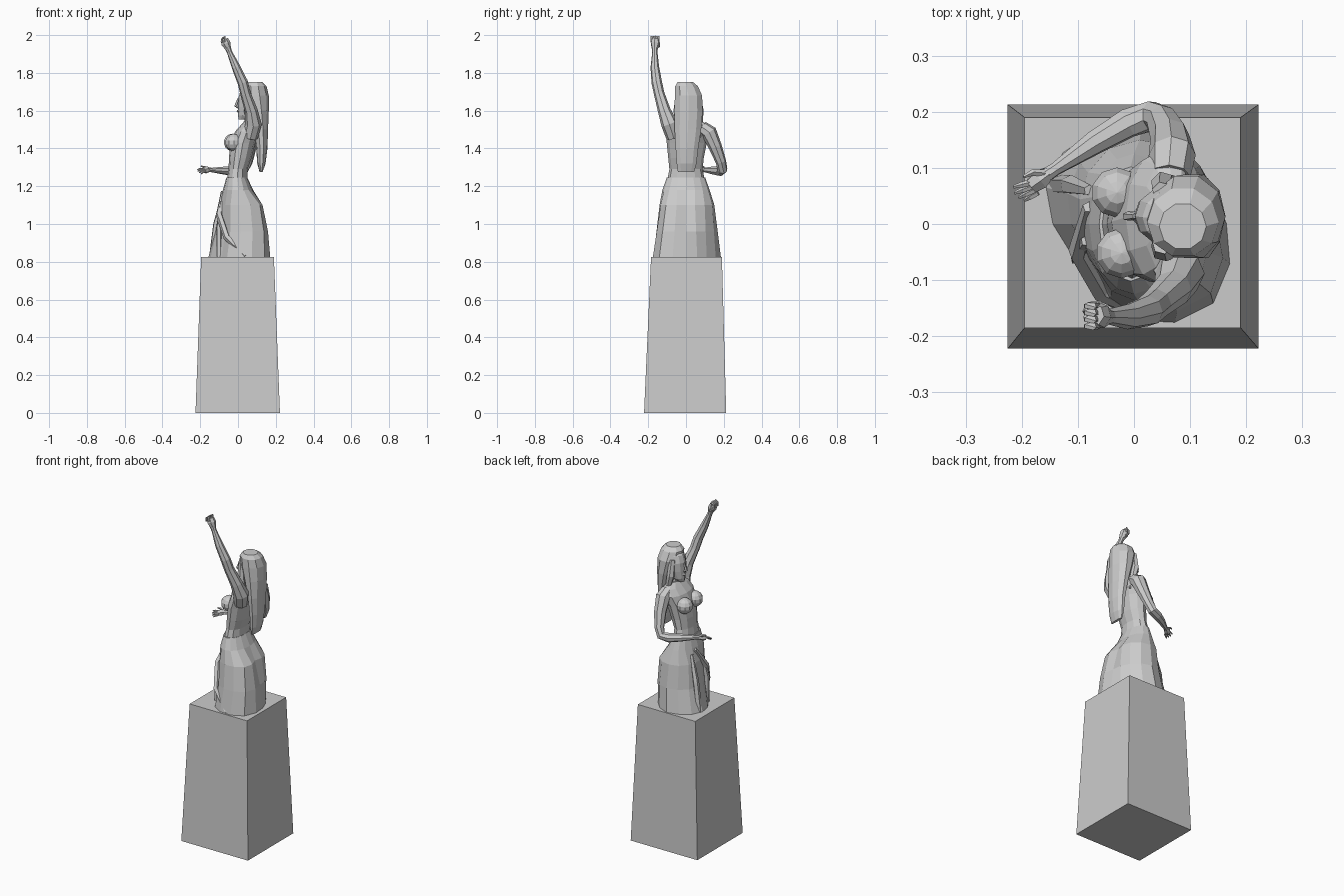
import bpy, bmesh, math
from mathutils import Vector, Matrix


def make(name, bm):
    bmesh.ops.recalc_face_normals(bm, faces=bm.faces[:])
    me = bpy.data.meshes.new(name)
    bm.to_mesh(me)
    bm.free()
    ob = bpy.data.objects.new(name, me)
    bpy.context.collection.objects.link(ob)
    return ob


def loft(name, rings):
    """Skin a stack of equal-length rings and cap both ends."""
    bm = bmesh.new()
    vs = [[bm.verts.new(p) for p in r] for r in rings]
    n = len(rings[0])
    for a, b in zip(vs, vs[1:]):
        for i in range(n):
            j = (i + 1) % n
            bm.faces.new((a[i], a[j], b[j], b[i]))
    bm.faces.new(vs[0][::-1])
    bm.faces.new(vs[-1])
    return make(name, bm)


def ellipse(z, cx, cy, rx, ry, n=12, turn=0.0):
    out = []
    for i in range(n):
        a = 2 * math.pi * i / n
        p = Matrix.Rotation(turn, 3, 'Z') @ Vector((rx * math.cos(a), ry * math.sin(a), 0))
        out.append(p + Vector((cx, cy, z)))
    return out


def tube(name, path, n=8):
    """Limb along (x, y, z, radius) points."""
    pts = [Vector(p[:3]) for p in path]
    rings = []
    u = None
    for i, p in enumerate(pts):
        t = (pts[min(i + 1, len(pts) - 1)] - pts[max(i - 1, 0)]).normalized()
        u = t.orthogonal() if u is None else u - t * u.dot(t)
        u.normalize()
        w = t.cross(u)
        r = path[i][3]
        rings.append([p + r * (u * math.cos(2 * math.pi * k / n) + w * math.sin(2 * math.pi * k / n))
                      for k in range(n)])
    return loft(name, rings)


def ball(name, loc, size, u=10, v=7):
    bm = bmesh.new()
    bmesh.ops.create_uvsphere(bm, u_segments=u, v_segments=v, radius=1)
    bmesh.ops.transform(bm, matrix=Matrix.LocRotScale(Vector(loc), None, Vector(size)), verts=bm.verts[:])
    return make(name, bm)


# Tapered pedestal
def rect(z, x0, x1, y0, y1):
    return [(x0, y0, z), (x1, y0, z), (x1, y1, z), (x0, y1, z)]


loft("pedestal", [rect(0, -.225, .222, -.222, .213), rect(.825, -.195, .19, -.185, .19)])


# Skirt: polar hem and hip outlines, blended up into the waist
def polar(z, cx, radii):
    n = len(radii)
    return [Vector((cx + r * math.cos(2 * math.pi * i / n), r * math.sin(2 * math.pi * i / n), z))
            for i, r in enumerate(radii)]


hem = polar(.823, 0, [.165, .155, .155, .17, .185, .18, .18, .17, .145, .125, .12, .15, .172, .19, .2, .185])
hip = polar(1.1, .01, [.103, .125, .14, .15, .15, .145, .13, .115, .105, .105, .11, .13, .14, .145, .15, .13])
mid = [a.lerp(b, .5) + Vector((.008, 0, 0)) for a, b in zip(hem, hip)]
loft("skirt", [hem, mid, hip, ellipse(1.18, 0, 0, .08, .125, 16),
               ellipse(1.245, -.006, 0, .056, .102, 16)])

# Diagonal drapery folds across the front and side
tube("fold_long", [(-.08, .03, 1.17, .012), (-.1, -.05, 1.05, .018), (-.06, -.12, .93, .018), (.04, -.165, .83, .012)], 5)
tube("fold_front", [(-.08, .06, 1.15, .01), (-.115, .07, 1.0, .018), (-.137, .07, .826, .018)], 5)
tube("fold_short", [(-.085, -.03, 1.12, .01), (-.1, -.055, .98, .016), (-.1, -.06, .826, .014)], 5)

# Torso leaning back from the waist to the shoulders
loft("torso", [ellipse(*s) for s in (
    (1.23, -.005, 0, .054, .1), (1.29, 0, 0, .05, .088), (1.35, .012, 0, .06, .094),
    (1.43, .026, .004, .066, .106), (1.49, .047, .012, .062, .118),
    (1.525, .062, .014, .046, .105), (1.55, .068, .014, .03, .055))])
for side, x, y in (("right", -.022, -.052), ("left", -.03, .056)):
    ball(side + "_breast", (x, y, 1.432), (.047, .046, .046))
tube("neck", [(.068, .014, 1.53, .036), (.068, .014, 1.6, .03)])

# Head with a simple face
loft("head", [ellipse(*s) for s in (
    (1.553, .025, .014, .022, .016), (1.575, .045, .014, .045, .036), (1.62, .062, .014, .062, .05),
    (1.67, .07, .014, .068, .056), (1.71, .075, .012, .06, .05), (1.735, .078, .01, .035, .03))])
tube("nose", [(.002, .014, 1.665, .005), (-.012, .014, 1.625, .009), (.004, .014, 1.617, .008)], 5)
tube("lips", [(.01, .0, 1.598, .004), (.0, .014, 1.598, .008), (.01, .028, 1.598, .004)], 5)

# Long hair hanging free behind the back
loft("hair", [ellipse(*s, 10) for s in (
    (1.275, .122, 0, .008, .045), (1.32, .124, .003, .022, .055), (1.4, .126, .005, .03, .063),
    (1.5, .121, .01, .038, .074), (1.6, .107, .014, .056, .078), (1.68, .093, .013, .07, .076),
    (1.73, .087, .003, .064, .063), (1.752, .087, -.004, .042, .042))])
for side, y in (("right", -.045), ("left", .072)):
    tube(side + "_hair_lock", [(.05, y * .8, 1.69, .018), (.052, y, 1.6, .022), (.07, y, 1.52, .016), (.09, y, 1.46, .006)], 6)

# Right arm raised, with a closed hand
tube("raised_arm", [(.065, -.065, 1.46, .04), (.082, -.088, 1.53, .044), (.07, -.115, 1.6, .034),
                    (.04, -.142, 1.69, .028), (.025, -.155, 1.75, .028), (-.01, -.165, 1.83, .023),
                    (-.045, -.165, 1.91, .014), (-.055, -.165, 1.935, .017)])
tube("fist", [(-.053, -.165, 1.93, .017), (-.064, -.163, 1.955, .025), (-.072, -.162, 1.978, .02)], 7)
for i in range(4):
    y = -.182 + i * .012
    tube(f"curled_finger_{i}", [(-.066, y, 1.965, .007), (-.072, y, 1.992, .007),
                                (-.084, y, 1.982, .006), (-.085, y, 1.962, .005)], 5)
tube("raised_thumb", [(-.06, -.145, 1.94, .008), (-.08, -.145, 1.958, .007), (-.088, -.158, 1.965, .005)], 5)

# Left arm bent at the elbow across the waist
tube("bent_arm", [(.065, .085, 1.51, .036), (.068, .122, 1.485, .042), (.064, .155, 1.41, .035),
                  (.05, .185, 1.33, .028), (.032, .193, 1.288, .027), (-.01, .18, 1.28, .027),
                  (-.07, .145, 1.283, .022), (-.14, .098, 1.286, .012), (-.155, .088, 1.287, .013)])
tube("open_palm", [(-.15, .092, 1.287, .012), (-.167, .08, 1.287, .019), (-.183, .068, 1.284, .015)], 6)
for i, (x, y, z) in enumerate(((-.215, .066, 1.288), (-.213, .055, 1.28), (-.205, .047, 1.272), (-.195, .042, 1.265))):
    base = Vector((-.183 + i * .004, .074 - i * .006, 1.29 - i * .004))
    tip = Vector((x, y, z))
    m = base.lerp(tip, .55) + Vector((0, 0, .003))
    tube(f"open_finger_{i}", [(*base, .006), (*m, .0055), (*tip, .003)], 5)
tube("open_thumb", [(-.16, .09, 1.295, .007), (-.18, .092, 1.302, .006), (-.197, .084, 1.306, .003)], 5)
